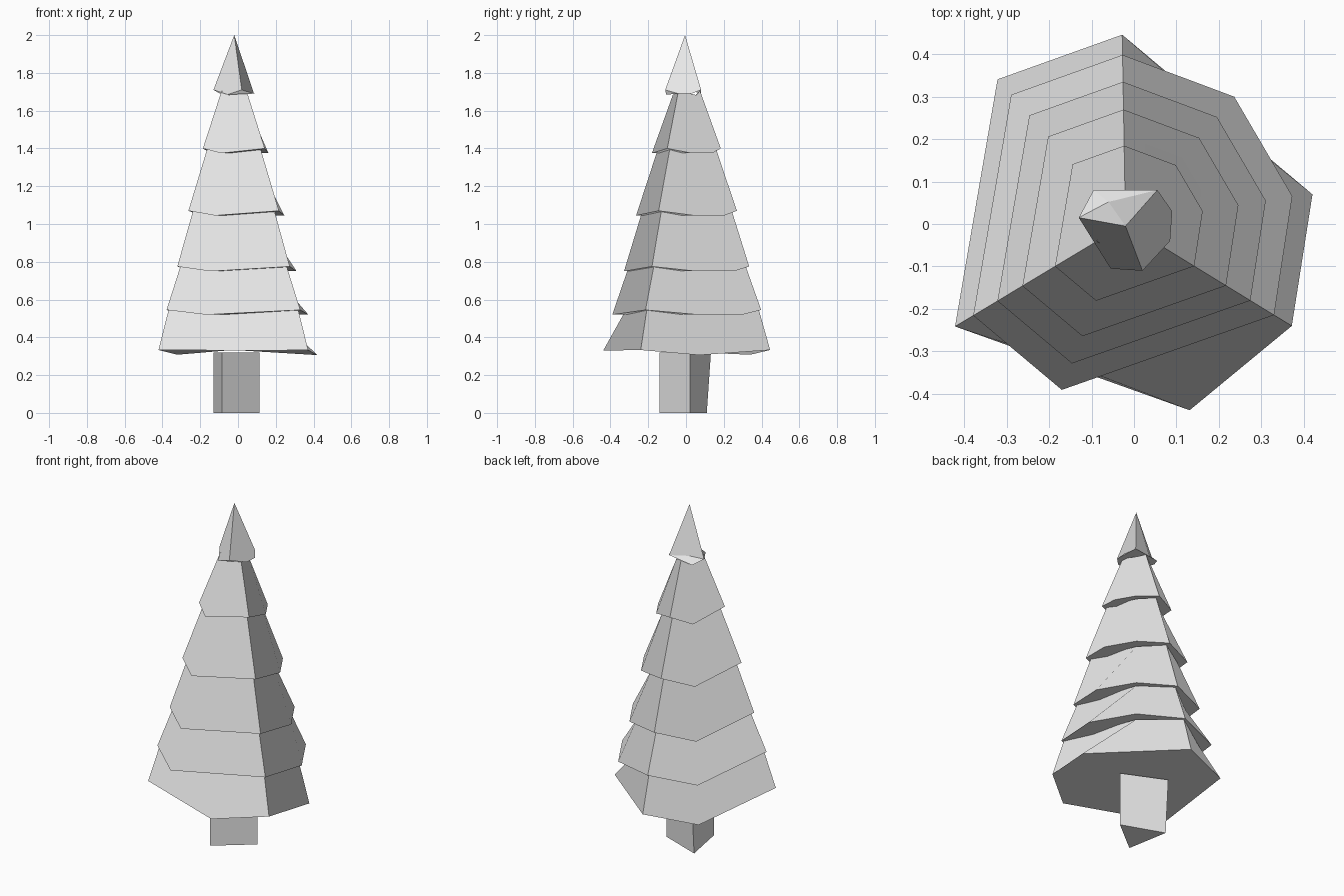
import bpy
from math import cos, sin, radians
from mathutils import Vector

if "Cube" in bpy.data.objects:
    bpy.data.objects.remove(bpy.data.objects["Cube"])

pale = bpy.data.materials.new("pale_grey")
pale.use_nodes = True
pale.diffuse_color = (0.8, 0.8, 0.8, 1)
pale.node_tree.nodes["Principled BSDF"].inputs["Base Color"].default_value = (0.8, 0.8, 0.8, 1)

CX = -0.02               # foliage axis
RIDGES = (-149, -31.5, 91)


def add_part(name, verts, faces):
    mesh = bpy.data.meshes.new(name)
    mesh.from_pydata(verts, [], faces)
    mesh.materials.append(pale)
    obj = bpy.data.objects.new(name, mesh)
    bpy.context.collection.objects.link(obj)
    return obj


def ring(corners, radius, z):
    """Corners are (angle, relative radius, drop below the ridge ends)."""
    return [(CX + radius * r * cos(radians(a)), radius * r * sin(radians(a)), z - drop)
            for a, r, drop in corners]


def tier(name, hem, radius, z, top_radius, top_z, middles):
    """Tapered skirt: each panel fans out from its own upper middle corner."""
    front, right, left = middles
    rim = [(-149, 1.04, 0), (-111, front, 0.022), (-31.5, 1.02, 0),
           (49.5, right, 0.022), (91, 0.99, 0), (131.5, left, 0.022)]
    n, m = len(hem), len(rim)
    verts = ring(hem, radius, z) + ring(rim, top_radius, top_z)
    starts = [i for i, c in enumerate(hem) if c[0] in RIDGES]
    faces, panel_of = [tuple(reversed(range(n)))], [0]
    for k, start in enumerate(starts):
        count = (starts[(k + 1) % 3] - start) % n
        span = [(start + j) % n for j in range(count + 1)]
        first, mid, last = (n + (2 * k + j) % m for j in range(3))
        panel = [(span[0], mid, first), (span[-1], last, mid)]
        panel += [(a, b, mid) for a, b in zip(span, span[1:])]
        faces += panel
        panel_of += [k + 1] * len(panel)
    mesh = add_part(name, verts, faces).data

    # Shade every panel as one flat facet
    totals = [Vector() for _ in range(4)]
    for poly in mesh.polygons:
        totals[panel_of[poly.index]] += poly.normal * poly.area
    normals = [totals[panel_of[p.index]].normalized() for p in mesh.polygons for _ in p.vertices]
    mesh.polygons.foreach_set("use_smooth", [True] * len(mesh.polygons))
    mesh.normals_split_custom_set(normals)


# Foliage tiers: the lowest has a different hem from the rest
base_hem = [(-149, 1.04, 0), (-71, 1.03, 0.003), (-31.5, 1.02, 0),
            (9, 0.99, 0.027), (91, 0.99, 0), (131.5, 1.01, 0.025)]
upper_hem = [(-149, 1.04, 0), (-111, 1.04, 0.025), (-31.5, 1.02, 0),
             (9.5, 0.99, 0.025), (49.5, 0.98, 0.025), (91, 0.99, 0), (131.5, 1.01, 0.025)]
tier("foliage_tier_1", base_hem, 0.45, 0.333, 0.39, 0.544, (0.91, 0.85, 0.86))
tier("foliage_tier_2", upper_hem, 0.402, 0.545, 0.32, 0.774, (1.04, 0.92, 0.82))
tier("foliage_tier_3", upper_hem, 0.338, 0.775, 0.245, 1.069, (1.04, 0.84, 0.9))
tier("foliage_tier_4", upper_hem, 0.272, 1.07, 0.16, 1.399, (1.04, 0.92, 0.8))
tier("foliage_tier_5", upper_hem, 0.186, 1.40, 0.075, 1.705, (1.0, 0.95, 0.92))

# Pointed top, turned against the tiers below, with a folded-in back panel
tip = [(-0.13, 0.015, 1.71), (-0.055, -0.105, 1.685), (0.02, -0.11, 1.71),
       (0.085, -0.04, 1.69), (0.09, 0.03, 1.69), (0.055, 0.08, 1.71),
       (-0.095, 0.08, 1.69), (CX, -0.005, 2.0), (-0.06, 0.052, 1.725)]
add_part("foliage_tip", tip, [(0, 1, 2, 7), (2, 3, 4, 5, 7), (5, 6, 8), (6, 0, 8),
                              (5, 8, 7), (8, 0, 7), (6, 5, 4, 3, 2, 1, 0)])

# Three-sided trunk, its back edge leaning out towards the top
plan = [(-0.085, -0.14), (0.115, 0.02), (-0.13, 0.11)]
trunk = [(x, y, 0) for x, y in plan] + [(x, y * (1.2 if y > 0.1 else 1), 0.32) for x, y in plan]
add_part("trunk", trunk, [(2, 1, 0), (3, 4, 5)] +
         [(i, (i + 1) % 3, (i + 1) % 3 + 3, i + 3) for i in range(3)])
